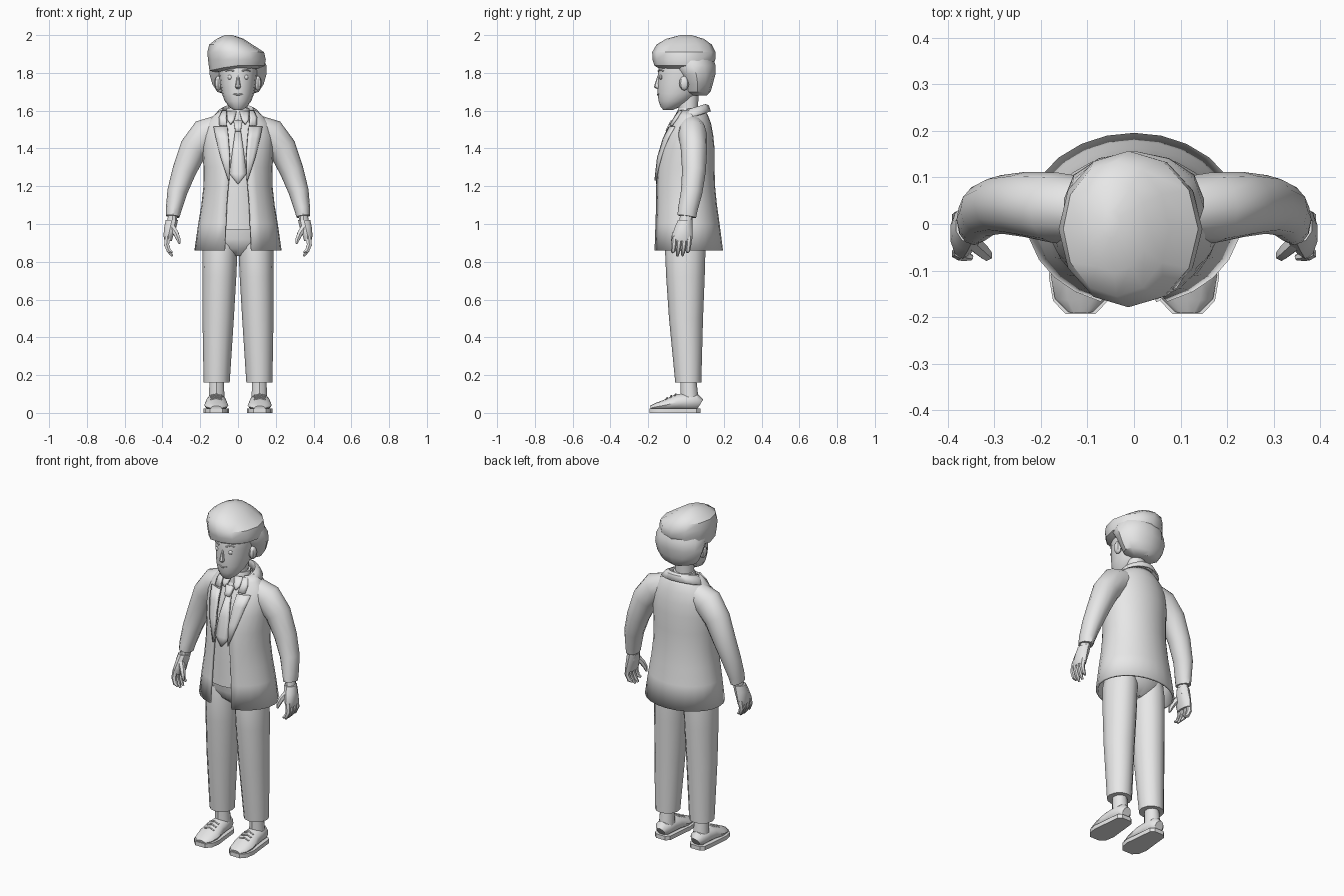
import bpy, bmesh, math
from mathutils import Vector

grey = bpy.data.materials.new("plain grey")
grey.diffuse_color = (0.8, 0.8, 0.8, 1)
X, Y, Z = Vector((1, 0, 0)), Vector((0, 1, 0)), Vector((0, 0, 1))


def skin(name, rings, closed=True, cap=True, mirror=False, thick=0):
    """Bridge rows of points into one surface."""
    bm = bmesh.new()
    rows = [[bm.verts.new(p) for p in r] for r in rings]
    n = len(rows[0])
    for a, b in zip(rows, rows[1:]):
        for i in range(n if closed else n - 1):
            j = (i + 1) % n
            bm.faces.new((a[i], a[j], b[j], b[i]))
    if cap and closed:
        bm.faces.new(rows[0])
        bm.faces.new(rows[-1])
    bmesh.ops.recalc_face_normals(bm, faces=bm.faces)
    me = bpy.data.meshes.new(name)
    bm.to_mesh(me)
    bm.free()
    me.materials.append(grey)
    ob = bpy.data.objects.new(name, me)
    bpy.context.collection.objects.link(ob)
    if thick:
        m = ob.modifiers.new("thickness", 'SOLIDIFY')
        m.thickness, m.offset = thick, 0
    if mirror:
        m = ob.modifiers.new("mirror", 'MIRROR')
        m.use_mirror_merge = False
    return ob


def ring(c, u, v, ru, rv, n):
    return [Vector(c) + u * (ru * math.sin(a)) - v * (rv * math.cos(a))
            for a in (2 * math.pi * i / n for i in range(n))]


def loft(name, rows, n=14, **kw):
    """Level sections: (z, cx, cy, rx, ry)."""
    return skin(name, [ring((cx, cy, z), X, Y, rx, ry, n) for z, cx, cy, rx, ry in rows], **kw)


def tube(name, rows, side=Y, n=10, **kw):
    """Sections square to a path: (x, y, z, radius across, radius along side)."""
    pts = [Vector(r[:3]) for r in rows]
    out = []
    for i, r in enumerate(rows):
        t = (pts[min(i + 1, len(pts) - 1)] - pts[max(i - 1, 0)]).normalized()
        v = (side - t * side.dot(t)).normalized()
        out.append(ring(pts[i], t.cross(v), v, r[3], r[4], n))
    return skin(name, out, **kw)


def ball(name, c, r, n=8, mirror=False):
    rows = []
    for k in range(7):
        a = math.pi * (0.03 + 0.94 * k / 6)
        rows.append((c[2] - r[2] * math.cos(a), c[0], c[1], r[0] * math.sin(a), r[1] * math.sin(a)))
    return loft(name, rows, n, mirror=mirror)


# Jacket sections: z, half width, front y, back y, half opening
COAT = [(.86, .225, -.17, .19, .07), (1.0, .205, -.165, .172, .064), (1.1, .188, -.162, .158, .06),
        (1.2, .177, -.16, .148, .052), (1.3, .177, -.152, .145, .044), (1.4, .182, -.133, .145, .05),
        (1.47, .18, -.105, .138, .056), (1.53, .16, -.075, .127, .06), (1.57, .125, -.052, .112, .062),
        (1.6, .088, -.035, .095, .06)]
CY = .01


def coat_at(z):
    for a, b in zip(COAT, COAT[1:]):
        if z <= b[0]:
            f = (z - a[0]) / (b[0] - a[0])
            return [p + (q - p) * f for p, q in zip(a, b)]
    return COAT[-1]


def coat_point(a, z, rx, yf, yb):
    ry = CY - yf if math.cos(a) > 0 else yb - CY
    return Vector((rx * math.sin(a), CY - ry * math.cos(a), z))


def drape(name, rows, lift, thick=.01, mirror=False):
    """Plate that follows the chest: rows of (z, x left, x right)."""
    out = []
    for z, xl, xr in rows:
        _, rx, yf, _, _ = coat_at(z)
        pts = []
        for k in range(4):
            x = xl + (xr - xl) * k / 3
            y = CY - (CY - yf) * math.sqrt(max(0, 1 - (x / rx) ** 2))
            pts.append(Vector((x, y - lift, z)))
        out.append(pts)
    return skin(name, out, closed=False, mirror=mirror, thick=thick)


# Jacket with open front
rows = []
for z, rx, yf, yb, gap in COAT:
    a0 = math.asin(gap / rx)
    rows.append([coat_point(a0 + (2 * math.pi - 2 * a0) * i / 22, z, rx, yf, yb) for i in range(23)])
skin("jacket", rows, closed=False, thick=.012)

# Shirt under it
rows = []
for z in (.97, 1.1, 1.2, 1.3, 1.4, 1.47, 1.53, 1.57, 1.595):
    _, rx, yf, yb, _ = coat_at(z)
    rows.append([coat_point(2 * math.pi * i / 20, z, rx - .02, yf + .018, yb - .02) for i in range(20)])
skin("shirt", rows)

# Lapels, collars and tie
drape("lapels", [(1.23, .046, .05), (1.35, .043, .09), (1.45, .05, .115), (1.515, .056, .128)], .011, mirror=True)
drape("collar_front", [(1.522, .058, .098), (1.56, .062, .1), (1.597, .06, .083)], .012, mirror=True)
rows = []
for rx, ry, z in ((.07, .075, 1.585), (.083, .085, 1.615), (.1, .098, 1.605), (.128, .108, 1.572)):
    row = []
    for i in range(15):
        a = math.radians(50 + 260 * i / 14)
        y = .02 - ry * math.cos(a)
        row.append(Vector((rx * math.sin(a), y, z + (y - .05) * .3)))
    rows.append(row)
skin("jacket_collar", rows, closed=False, thick=.008)
loft("shirt_collar", [(1.55, 0, .012, .07, .062), (1.6, 0, .015, .064, .06), (1.615, 0, .018, .06, .057)])
drape("shirt_collar_points", [(1.53, .036, .042), (1.55, .02, .056), (1.595, .008, .058)], .004, mirror=True)
drape("tie_knot", [(1.49, -.014, .014), (1.51, -.018, .018), (1.545, -.024, .024)], .004, .022)
drape("tie", [(1.212, -.002, .002), (1.265, -.044, .044), (1.38, -.03, .03), (1.495, -.014, .014)], -.006, .014)

# Sleeves
tube("sleeves", [(.10, .03, 1.505, .072, .07), (.17, .035, 1.475, .086, .076), (.235, .042, 1.40, .075, .07),
                 (.285, .042, 1.28, .063, .063), (.322, .03, 1.17, .053, .057), (.34, .01, 1.08, .042, .052),
                 (.345, .004, 1.04, .036, .05)], n=12, mirror=True)

# Hands with cuffs, fingers and thumbs
loft("wrists", [(1.05, .345, .003, .026, .034), (.985, .352, -.006, .028, .034)], 10, mirror=True)
loft("palms", [(1.022, .35, -.004, .034, .038), (.985, .358, -.012, .034, .046), (.94, .368, -.02, .028, .055),
               (.91, .37, -.02, .02, .052)], 10, mirror=True)
for i, (y, tip) in enumerate(((-.06, .85), (-.034, .83), (-.007, .832), (.018, .85))):
    tube("finger_%d" % (i + 1), [(.372, y, .935, .016, .014), (.378, y - .004, .89, .015, .014),
                                 (.366, y - .008, .858, .013, .012), (.348, y - .012, tip, .006, .006)],
         n=6, mirror=True)
tube("thumbs", [(.352, -.035, .985, .02, .018), (.328, -.056, .95, .016, .016), (.316, -.068, .92, .013, .012),
                (.31, -.07, .895, .006, .006)], n=6, mirror=True)

# Trousers
loft("trouser_seat", [(.83, 0, 0, .04, .05), (.87, 0, 0, .15, .095), (.92, 0, 0, .186, .113),
                      (1.02, 0, 0, .165, .12)], mirror=False)
loft("trouser_legs", [(.16, .113, .012, .069, .069), (.5, .105, .0, .083, .09), (.72, .099, -.003, .09, .102),
                      (.86, .095, -.004, .092, .107), (.93, .09, 0, .085, .1)], 12, mirror=True)

# Ankles, shoes, soles and laces
loft("ankles", [(.06, .113, .02, .045, .048), (.2, .113, .012, .038, .04)], 10, mirror=True)
SHOE = [(.074, .026, .075), (.055, .046, .1), (0, .052, .105), (-.05, .057, .098), (-.11, .064, .07),
        (-.16, .055, .052), (-.188, .028, .038)]
tube("shoes", [(.115, y, .012 + (h - .012) / 2, w, (h - .012) / 2) for y, w, h in SHOE], side=Z, n=12, mirror=True)
outline = [(.115 + s * (w + .004), y * 1.03) for s, seq in ((1, SHOE), (-1, SHOE[::-1])) for y, w, h in seq]
skin("soles", [[Vector((x, y, z)) for x, y in outline] for z in (0, .024)], mirror=True)
for k, (y, z) in enumerate(((-.055, .096), (-.078, .087), (-.1, .076))):
    tube("lace_%d" % (k + 1), [(.085, y - .005, z - .006, .005, .005), (.115, y, z + .003, .005, .005),
                               (.145, y - .005, z - .006, .005, .005)], n=6, mirror=True)

# Neck and head
loft("neck", [(1.54, 0, .015, .056, .052), (1.6, 0, .012, .05, .05), (1.7, 0, .01, .054, .058)])
loft("head", [(1.603, 0, -.095, .022, .024), (1.618, 0, -.085, .045, .048), (1.65, 0, -.06, .07, .085),
              (1.69, 0, -.042, .085, .108), (1.74, 0, -.028, .094, .122), (1.79, 0, -.02, .1, .128),
              (1.85, 0, -.01, .104, .135), (1.92, 0, 0, .09, .11)], 16)
loft("nose", [(1.715, 0, -.146, .008, .01), (1.725, 0, -.15, .015, .02), (1.742, 0, -.149, .012, .016),
              (1.785, 0, -.143, .006, .008)], 8)
ball("eyes", (.042, -.132, 1.777), (.014, .01, .013), mirror=True)
ball("ears", (.105, -.01, 1.745), (.02, .026, .038), mirror=True)
tube("eyebrows", [(.022, -.147, 1.81, .004, .004), (.042, -.138, 1.817, .005, .005),
                  (.065, -.12, 1.81, .003, .003)], side=Z, n=6, mirror=True)
tube("mouth", [(-.026, -.142, 1.689, .004, .003), (0, -.15, 1.684, .005, .005),
               (.026, -.142, 1.689, .004, .003)], side=Z, n=6)

# Hair: back mass and swept top
loft("hair_back", [(1.68, 0, .062, .05, .048), (1.7, 0, .06, .11, .07), (1.74, 0, .062, .136, .08),
                   (1.79, 0, .055, .15, .1), (1.84, 0, .035, .15, .122), (1.88, 0, .02, .13, .12)], 12)
top = loft("hair_top", [(1.822, -.003, -.01, .11, .13), (1.838, -.005, -.012, .146, .155),
                        (1.87, -.006, -.011, .153, .166), (1.91, -.012, -.011, .15, .168),
                        (1.95, -.038, -.01, .114, .146), (1.98, -.042, -.005, .072, .1),
                        (2.0, -.05, .0, .02, .03)], 12)
# fringe droops to one side
for v in top.data.vertices:
    if v.co.z < 1.86:
        v.co.z -= max(0, -v.co.x - .03) * .22

# Smooth shading with sharp edges kept
for ob in bpy.context.scene.objects:
    ob.select_set(True)
    bpy.context.view_layer.objects.active = ob
bpy.ops.object.shade_smooth_by_angle(angle=math.radians(38))
